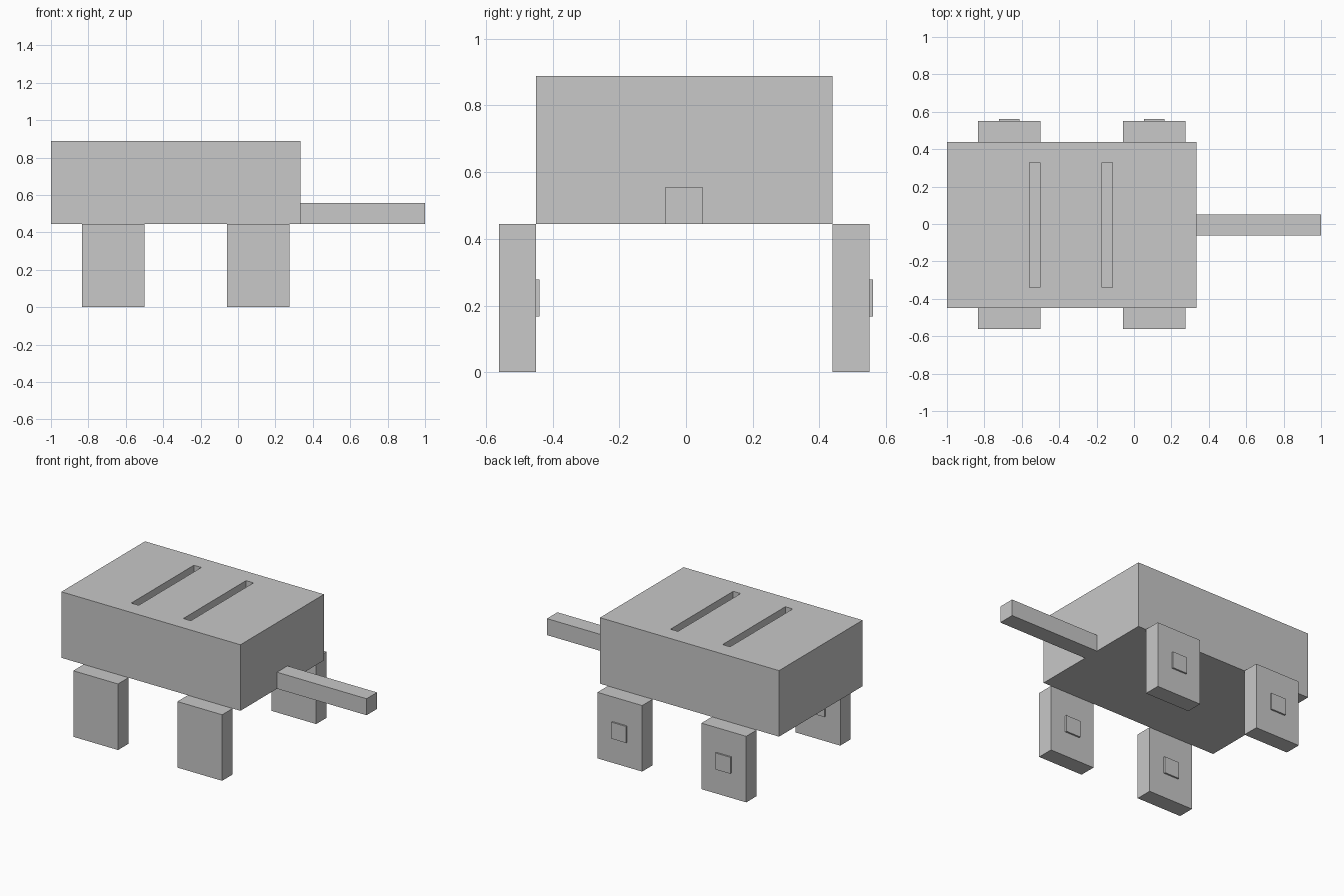
import bpy

default = bpy.data.objects.get("Cube")
if default:
    bpy.data.objects.remove(default, do_unlink=True)

grey = bpy.data.materials.new("light_grey")
grey.use_nodes = True
colour = (0.58, 0.58, 0.58, 1)
grey.diffuse_color = colour
grey.node_tree.nodes["Principled BSDF"].inputs["Base Color"].default_value = colour

U = 1 / 9        # the size module of the model
MID = -0.0056    # middle of the body in y


def box(name, x, y, z):
    """Box spanning the given (low, high) range on each axis."""
    spans = (x, y, z)
    bpy.ops.mesh.primitive_cube_add(size=1, location=[(a + b) / 2 for a, b in spans])
    ob = bpy.context.object
    ob.name = name
    ob.scale = [b - a for a, b in spans]
    bpy.ops.object.transform_apply(location=False, rotation=False, scale=True)
    ob.data.materials.append(grey)
    return ob


# Body with two deep slots cut into the top
body = box("body", (-1, 3 * U), (MID - 4 * U, MID + 4 * U), (4 * U, 8 * U))
for x in (-0.53, -0.142):
    cutter = box("slot_cutter", (x - U / 4, x + U / 4),
                 (MID - 3 * U, MID + 3 * U), (5 * U, 9 * U))
    cutter.hide_render = True
    cut = body.modifiers.new("slot", "BOOLEAN")
    cut.operation = "DIFFERENCE"
    cut.solver = "EXACT"
    cut.object = cutter
    bpy.context.view_layer.objects.active = body
    bpy.ops.object.modifier_apply(modifier=cut.name)
    bpy.data.objects.remove(cutter, do_unlink=True)

# Bar sticking out of the end, flush with the underside
box("handle", (3 * U, 1), (MID - U / 2, MID + U / 2), (4 * U, 5 * U))

# Slab legs, each with a small square plate on its back face
for side, y in (("front", MID - 5 * U), ("back", MID + 4 * U)):
    for end, x in (("right", -0.667), ("left", 0.108)):
        box(f"{side}_{end}_leg", (x - 1.5 * U, x + 1.5 * U), (y, y + U), (0, 4 * U))
        box(f"{side}_{end}_plate", (x - U / 2, x + U / 2),
            (y + U, y + 1.1 * U), (1.5 * U, 2.5 * U))
